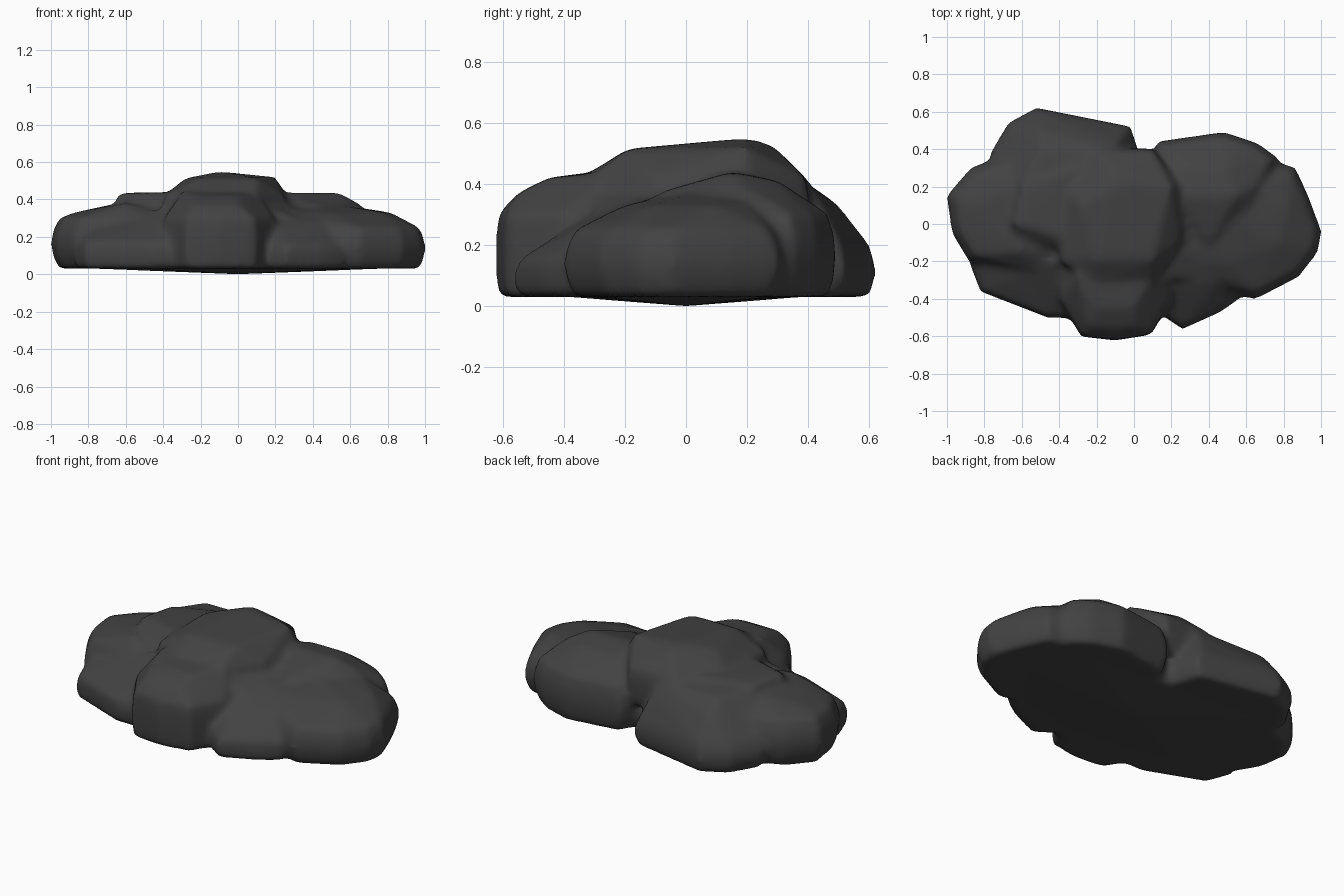
import bpy
import bmesh
from mathutils import Vector

cube = bpy.data.objects.get("Cube")
if cube:
    bpy.data.objects.remove(cube)

stone = bpy.data.materials.new("dark grey stone")
stone.use_nodes = True
colour = (0.055, 0.055, 0.055, 1)
stone.diffuse_color = colour
shader = stone.node_tree.nodes["Principled BSDF"]
shader.inputs["Base Color"].default_value = colour
shader.inputs["Roughness"].default_value = 0.9

whole = bmesh.new()
STEPS = 4


def lump(outline, crest, low=.03, high=.3, rim=.9):
    """Add the hull of a plan outline, bulging between low and high, and its crest points."""
    centre = sum((Vector(p) for p in outline), Vector((0, 0))) / len(outline)
    bm = bmesh.new()
    for step in range(STEPS + 1):
        t = step / STEPS
        scale = 1.01 - (1.01 - rim) * (2 * t - 1) ** 2
        for p in outline:
            q = centre + (Vector(p) - centre) * scale
            bm.verts.new((q.x, q.y, low + (high - low) * t))
    for p in crest:
        bm.verts.new(p)
    hull = bmesh.ops.convex_hull(bm, input=bm.verts)
    spare = set(hull["geom_interior"] + hull["geom_unused"])
    bmesh.ops.delete(bm, geom=[g for g in spare if isinstance(g, bmesh.types.BMVert)],
                     context="VERTS")
    bmesh.ops.recalc_face_normals(bm, faces=bm.faces)
    mesh = bpy.data.meshes.new("lump")
    bm.to_mesh(mesh)
    bm.free()
    whole.from_mesh(mesh)
    bpy.data.meshes.remove(mesh)


# Broad body that fills the valleys between the lobes, lowest in the middle
lump(outline=[(-.8, .1), (-.6, .4), (0, .3), (.6, .3), (.8, 0), (.6, -.3), (.1, -.4), (-.5, -.3)],
     crest=[(0, 0, 0), (-.5, .15, .42), (-.5, 0, .41), (0, -.3, .42),
            (.2, .1, .43), (0, .25, .43), (.4, .15, .38)],
     high=.2, rim=.95)

# Front tongue with a nearly upright face
lump(outline=[(-.28, -.6), (-.1, -.62), (.09, -.59), (.2, -.4), (.2, 0), (-.4, 0), (-.4, -.4)],
     crest=[(-.24, -.55, .37), (0, -.55, .37), (-.2, -.45, .42), (0, -.45, .42),
            (-.3, -.3, .44), (.1, -.25, .44), (-.3, .2, .44), (.1, .2, .44)],
     rim=.98)

# Raised dome in the middle
lump(outline=[(-.4, -.2), (-.2, -.35), (.1, -.32), (.25, -.1), (.27, .2), (.1, .4),
              (-.2, .4), (-.4, .2)],
     crest=[(-.2, -.19, .515), (.1, -.19, .515), (-.28, .1, .515), (.2, .2, .52),
            (-.1, .2, .55), (-.1, .28, .53)],
     low=.2, high=.42, rim=.98)

# Left side: main lobe, low foot and upper shelf
lump(outline=[(-1, .15), (-.87, .3), (-.6, .4), (-.2, .3), (-.2, -.2), (-.5, -.3),
              (-.88, -.2), (-.97, -.05)],
     crest=[(-.88, .1, .33), (-.8, 0, .34), (-.6, -.15, .38), (-.6, .2, .39)],
     rim=.88)
lump(outline=[(-.82, -.36), (-.88, -.2), (-.6, 0), (-.3, -.1), (-.36, -.5), (-.46, -.5), (-.54, -.4)],
     crest=[(-.8, -.2, .24), (-.45, -.3, .28), (-.4, -.2, .36)],
     high=.17, rim=.96)
lump(outline=[(-.67, 0), (-.6, .3), (-.3, .4), (-.2, -.2), (-.6, -.1)],
     crest=[(-.64, 0, .435), (-.6, .2, .43), (-.3, .3, .44), (-.3, -.1, .44)],
     low=.2, high=.36, rim=.98)

# Back lobe
lump(outline=[(-.77, .37), (-.67, .54), (-.52, .62), (-.2, .54), (-.02, .52), (.05, .3),
              (-.1, 0), (-.6, 0)],
     crest=[(-.5, .5, .33), (-.1, .45, .33), (-.5, .4, .4), (-.1, .4, .4),
            (-.6, .2, .42), (-.2, .2, .44)],
     high=.2, rim=.93)

# Right side: main lobe, low foot and back lobe
lump(outline=[(.2, -.3), (.65, -.4), (.88, -.28), (.98, -.15), (1, -.04), (.93, .15),
              (.86, .3), (.5, .4), (.2, .1)],
     crest=[(.82, .1, .33), (.78, -.1, .33), (.7, .2, .34), (.5, -.2, .33),
            (.3, -.2, .33), (.3, .15, .41)],
     high=.25, rim=.91)
lump(outline=[(.17, -.5), (.26, -.56), (.46, -.47), (.56, -.4), (.6, -.1), (.1, -.1)],
     crest=[(.2, -.35, .28), (.45, -.3, .28), (.25, -.15, .36), (.45, -.1, .34)],
     high=.15, rim=.97)
lump(outline=[(.08, .35), (.13, .44), (.27, .41), (.48, .49), (.66, .43), (.77, .35),
              (.7, 0), (.4, -.1), (.1, 0)],
     crest=[(.25, .15, .44), (.54, .15, .44), (.5, .3, .41), (.25, .3, .41),
            (.65, .2, .38), (.4, -.1, .37)])

# One skin over all lumps, with its ridges and creases softened
rough = bpy.data.meshes.new("rough")
whole.to_mesh(rough)
whole.free()
rock = bpy.data.objects.new("rock_mass", rough)
bpy.context.collection.objects.link(rock)
skin = rock.modifiers.new("skin", "REMESH")
skin.mode = "VOXEL"
skin.voxel_size = 0.02
soften = rock.modifiers.new("soften", "SMOOTH")
soften.factor = 0.5
soften.iterations = 8

bpy.context.view_layer.update()
graph = bpy.context.evaluated_depsgraph_get()
surface = bpy.data.meshes.new_from_object(rock.evaluated_get(graph))
rock.modifiers.clear()
rock.data = surface
surface.materials.clear()
surface.materials.append(stone)
for face in surface.polygons:
    face.use_smooth = True
    face.material_index = 0
